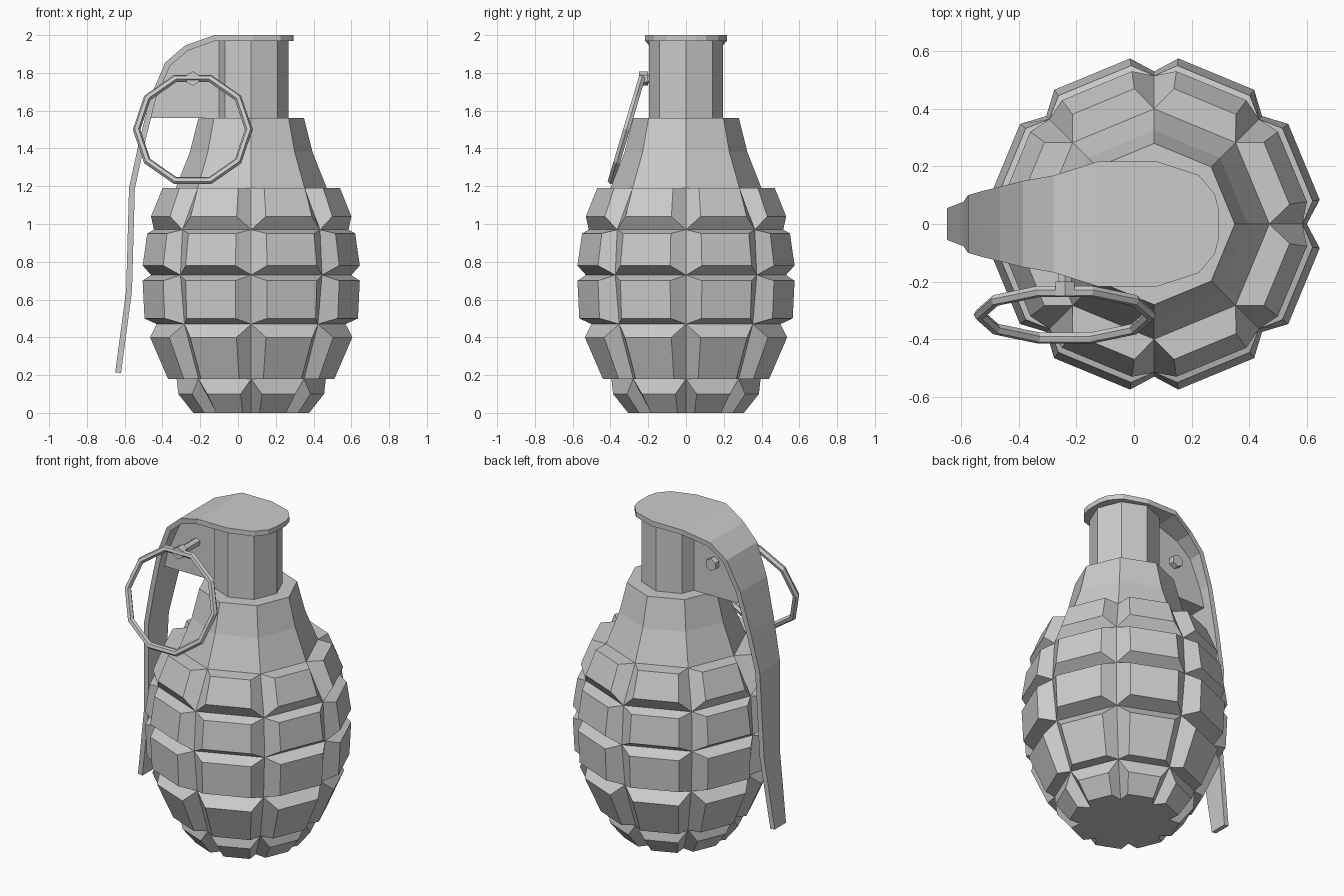
import bpy
from math import sin, cos, radians, pi
from mathutils import Matrix, Vector
import bmesh

if "Cube" in bpy.data.objects:
    bpy.data.objects.remove(bpy.data.objects["Cube"])

CX = 0.07  # body axis offset


def make(name, verts, faces):
    me = bpy.data.meshes.new(name)
    me.from_pydata(verts, [], faces)
    bm = bmesh.new()
    bm.from_mesh(me)
    bmesh.ops.remove_doubles(bm, verts=bm.verts, dist=1e-4)
    bmesh.ops.recalc_face_normals(bm, faces=bm.faces)
    bm.to_mesh(me)
    bm.free()
    ob = bpy.data.objects.new(name, me)
    bpy.context.collection.objects.link(ob)
    return ob


def polar(r, deg, z):
    return (CX + r * cos(radians(deg)), r * sin(radians(deg)), z)


# Body: octagonal groove rings, each cell raised into a bevelled block
grooves = [(0.0, 0.25), (0.18, 0.395), (0.47, 0.50), (0.73, 0.53), (0.97, 0.515), (1.19, 0.40)]
blocks = [(0.0, 0.31, 0.10, 0.39), (0.18, 0.445, 0.40, 0.541), (0.50, 0.571, 0.70, 0.581),
          (0.78, 0.581, 0.95, 0.556), (1.04, 0.536, 1.19, 0.475)]
shoulder = [(1.19, 0.40), (1.38, 0.325), (1.56, 0.28)]
verts, faces = [], []


def add(*pts):
    faces.append(tuple(range(len(verts), len(verts) + len(pts))))
    verts.extend(pts)


for k in range(8):
    a, b = 45 * k, 45 * k + 45
    for (z0, r0), (z1, r1), (p0, q0, p1, q1) in zip(grooves, grooves[1:], blocks):
        base = [polar(r0, a, z0), polar(r0, b, z0), polar(r1, b, z1), polar(r1, a, z1)]
        s, e = a + 8.3, b - 8.3
        top = [polar(q0, s, p0), polar(q0, e, p0), polar(q1, e, p1), polar(q1, s, p1)]
        add(*top)
        for i in range(4):
            j = (i + 1) % 4
            add(base[i], base[j], top[j], top[i])
    for (z0, r0), (z1, r1) in zip(shoulder, shoulder[1:]):
        add(polar(r0, a, z0), polar(r0, b, z0), polar(r1, b, z1), polar(r1, a, z1))
add(*[polar(0.25, -45 * k, 0) for k in range(8)])
add(*[polar(0.28, 45 * k, 1.56) for k in range(8)])
make("body", verts, faces)


def prism(name, sides, r, center, depth, along_y=False):
    m = Matrix.Translation(center)
    if along_y:
        m = m @ Matrix.Rotation(pi / 2, 4, 'X')
    m = m @ Matrix.Rotation(pi / 2 if sides == 6 else 0, 4, 'Z')
    pts = [m @ Vector((r * cos(2 * pi * i / sides), r * sin(2 * pi * i / sides), h))
           for h in (-depth / 2, depth / 2) for i in range(sides)]
    fs = [(i, (i + 1) % sides, sides + (i + 1) % sides, sides + i) for i in range(sides)]
    fs += [tuple(range(sides)), tuple(range(sides, 2 * sides))]
    return make(name, pts, fs)


# Fuse neck
prism("neck", 8, 0.197, (CX, 0, 1.765), 0.43)

# Safety lever: side profile (x, z) with half width
path = [(0.295, 2.0, 0.05), (0.28, 2.0, 0.105), (0.225, 2.0, 0.17), (0.08, 2.0, 0.217),
        (-0.125, 2.0, 0.217), (-0.28, 1.945, 0.168), (-0.385, 1.855, 0.15), (-0.465, 1.67, 0.13),
        (-0.525, 1.43, 0.115), (-0.577, 1.19, 0.10), (-0.592, 0.65, 0.077), (-0.65, 0.215, 0.055)]
verts, faces = [], []
for i, (x, z, w) in enumerate(path):
    p, n = path[max(i - 1, 0)], path[min(i + 1, len(path) - 1)]
    d = Vector((n[0] - p[0], n[1] - p[1])).normalized()
    ix, iz = x - d.y * 0.031, z + d.x * 0.031
    verts += [(x, -w, z), (x, w, z), (ix, w, iz), (ix, -w, iz)]
    if i:
        o = 4 * i
        faces += [(o - 4 + j, o - 4 + (j + 1) % 4, o + (j + 1) % 4, o + j) for j in range(4)]
n = len(verts)
faces += [(0, 1, 2, 3), (n - 4, n - 3, n - 2, n - 1)]
make("safety_lever", verts, faces)

# Bracket between neck and lever
outline = [(-0.05, 1.56), (-0.475, 1.56), (-0.44, 1.68), (-0.365, 1.84), (-0.27, 1.925),
           (-0.12, 1.975), (-0.05, 1.975)]
n = len(outline)
make("lever_bracket", [(x, y, z) for y in (-0.065, 0.065) for x, z in outline],
     [tuple(range(n)), tuple(range(n, 2 * n))]
     + [(i, (i + 1) % n, n + (i + 1) % n, n + i) for i in range(n)])

# Pin with head and end nut
prism("pin_shaft", 6, 0.026, (-0.24, -0.08, 1.77), 0.29, True)
prism("pin_head", 6, 0.038, (-0.24, -0.225, 1.77), 0.05, True)
prism("pin_nut", 6, 0.038, (-0.24, 0.08, 1.77), 0.04, True)

# Pull ring, tilted out at the bottom
bpy.ops.mesh.primitive_torus_add(major_segments=10, minor_segments=6, major_radius=0.297,
                                 minor_radius=0.02, location=(-0.24, -0.315, 1.50),
                                 rotation=(radians(90 - 16.6), 0, 0))
bpy.context.object.name = "pull_ring"
for p in bpy.context.object.data.polygons:
    p.use_smooth = False
